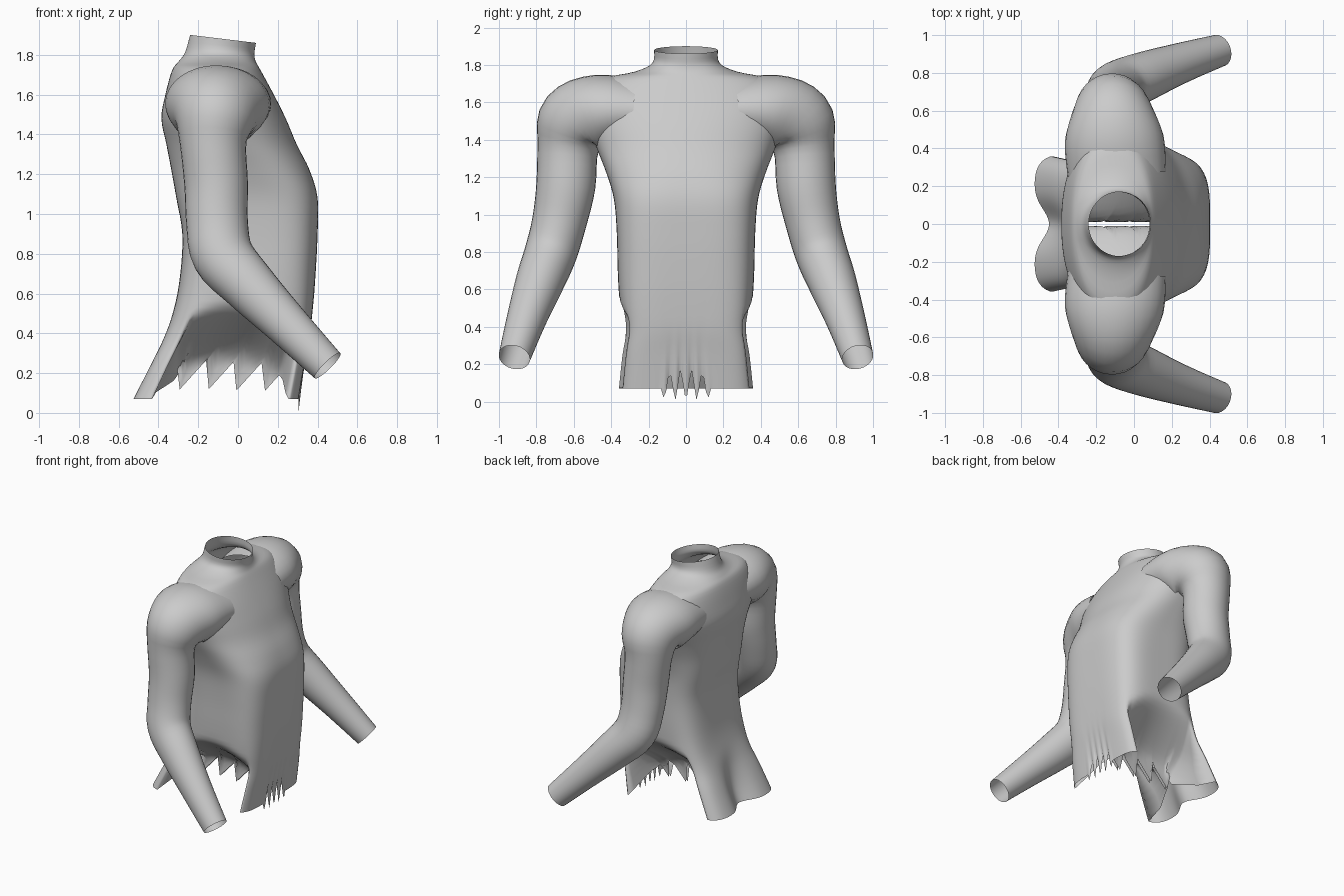
import bpy
import bmesh
import math
from mathutils import Vector

default_cube = bpy.data.objects.get("Cube")
if default_cube:
    bpy.data.objects.remove(default_cube, do_unlink=True)

cloth = bpy.data.materials.new("grey_cloth")
cloth.use_nodes = True
grey = (0.6, 0.6, 0.6, 1)
cloth.diffuse_color = grey
cloth.node_tree.nodes["Principled BSDF"].inputs["Base Color"].default_value = grey


def refine(sections, steps):
    """Catmull-Rom resampling of a list of equal-length tuples."""
    result = []
    last = len(sections) - 1
    for i in range(last):
        before, start = sections[max(i - 1, 0)], sections[i]
        end, after = sections[i + 1], sections[min(i + 2, last)]
        for k in range(steps):
            t = k / steps
            result.append(tuple(
                b + t * ((c - a) + t * ((2 * a - 5 * b + 4 * c - d)
                                        + t * (3 * b - a - 3 * c + d))) / 2
                for a, b, c, d in zip(before, start, end, after)))
    result.append(tuple(sections[last]))
    return result


def loft(name, rings):
    """Open-ended smooth skin over closed rings of equal length."""
    bm = bmesh.new()
    rows = [[bm.verts.new(p) for p in ring] for ring in rings]
    count = len(rows[0])
    for upper, lower in zip(rows, rows[1:]):
        for i in range(count):
            j = (i + 1) % count
            bm.faces.new((upper[i], lower[i], lower[j], upper[j]))
    for face in bm.faces:
        face.smooth = True
    mesh = bpy.data.meshes.new(name)
    bm.to_mesh(mesh)
    bm.free()
    mesh.materials.append(cloth)
    bpy.context.collection.objects.link(bpy.data.objects.new(name, mesh))


# Torso sections: height, back x, front x, half width, squareness
torso_sections = [
    (1.88, -.24, .09, .17, 2),
    (1.81, -.265, .082, .18, 2),
    (1.765, -.30, .09, .27, 2),
    (1.72, -.332, .115, .45, 2.1),
    (1.60, -.365, .18, .53, 2.2),
    (1.48, -.385, .24, .52, 2.2),
    (1.35, -.36, .295, .475, 2.3),
    (1.22, -.335, .36, .425, 2.7),
    (1.08, -.31, .40, .385, 3.4),
    (.90, -.28, .40, .37, 3.8),
    (.70, -.29, .39, .365, 4),
    (.50, -.325, .375, .355, 4.5),
    (.35, -.375, .36, .345, 5),
    (.20, -.44, .335, .355, 6),
    (.00, -.53, .305, .375, 6),
]
columns = 192
waist = .6


def outline(section, angle):
    """Point of a squarish ring: share of the depth, x and y."""
    height, back, front, half, power = section
    c, s = math.cos(angle), math.sin(angle)
    r = (abs(c) ** power + abs(s) ** power) ** (-1 / power)
    u = r * c
    return u, (back + front) / 2 + u * (front - back) / 2, r * s * half


def smoothstep(low, high, value):
    t = min(max((value - low) / (high - low), 0), 1)
    return t * t * (3 - 2 * t)


def side_window(u):
    """One along the sides, zero on the front panel and the tail."""
    return smoothstep(-.77, -.67, u) * (1 - smoothstep(.77, .87, u))


def torn_edge(angle):
    """Mean hem height and the depth of the tear around it."""
    u, x, y = outline(torso_sections[-1], angle)
    if u > .9 and abs(y) < .125:
        return .085, .09 * (1 - 4 * abs((abs(y) / .058) % 1 - .5))
    window = side_window(u)
    saw = .16 * (((x + .155) / .145) % 1) - .08
    return .07 + .12 * window, saw * window


def torso_point(section, angle):
    z = section[0]
    u, x, y = outline(section, angle)
    if z < waist:
        hem, tear = torn_edge(angle)
        drop = (waist - z) / waist
        z = waist - drop * (waist - hem) + tear * drop ** 4
        # Sides fold in to a narrow strip between front panel and tail
        arch = .58 - .14 * u * u
        fold = smoothstep(0, .34, arch - z) * side_window(u)
        y = y * (1 - fold) + math.copysign(.01, y) * fold
        # Crease down the middle of the tail
        if u < -.5:
            x += .08 * smoothstep(.5, .1, z) * math.exp(-(y / .11) ** 2)
    # Collar dips toward the front
    z -= .02 * u * smoothstep(1.78, 1.88, section[0])
    return Vector((x, y, z))


angles = [2 * math.pi * (i + .5) / columns for i in range(columns)]
loft("torso", [[torso_point(s, a) for a in angles]
               for s in refine(torso_sections, 4)])

# Sleeve sections: centre x, y, z, then radius along x and across
sleeve_sections = [
    (-.09, .26, 1.55, .26, .165),
    (-.105, .45, 1.55, .262, .20),
    (-.115, .585, 1.485, .212, .215),
    (-.125, .63, 1.36, .168, .165),
    (-.11, .643, 1.15, .16, .158),
    (-.105, .68, .95, .155, .145),
    (-.075, .725, .79, .155, .14),
    (.05, .78, .645, .137, .13),
    (.24, .85, .45, .112, .107),
    (.45, .918, .237, .09, .085),
]


def sleeve_rings(side, segments=32):
    path = refine(sleeve_sections, 4)
    rings = []
    for i, (x, y, z, wide, deep) in enumerate(path):
        ahead = Vector(path[min(i + 1, len(path) - 1)][:3])
        behind = Vector(path[max(i - 1, 0)][:3])
        tangent = (ahead - behind).normalized()
        across = Vector((1, 0, 0))
        across = (across - tangent * across.dot(tangent)).normalized()
        other = tangent.cross(across)
        ring = []
        for k in range(segments):
            a = -side * 2 * math.pi * k / segments
            p = (Vector((x, y, z)) + across * wide * math.cos(a)
                 + other * deep * math.sin(a))
            ring.append((p.x, p.y * side, p.z))
        rings.append(ring)
    return rings


for name, side in (("back_sleeve", 1), ("front_sleeve", -1)):
    loft(name, sleeve_rings(side))
